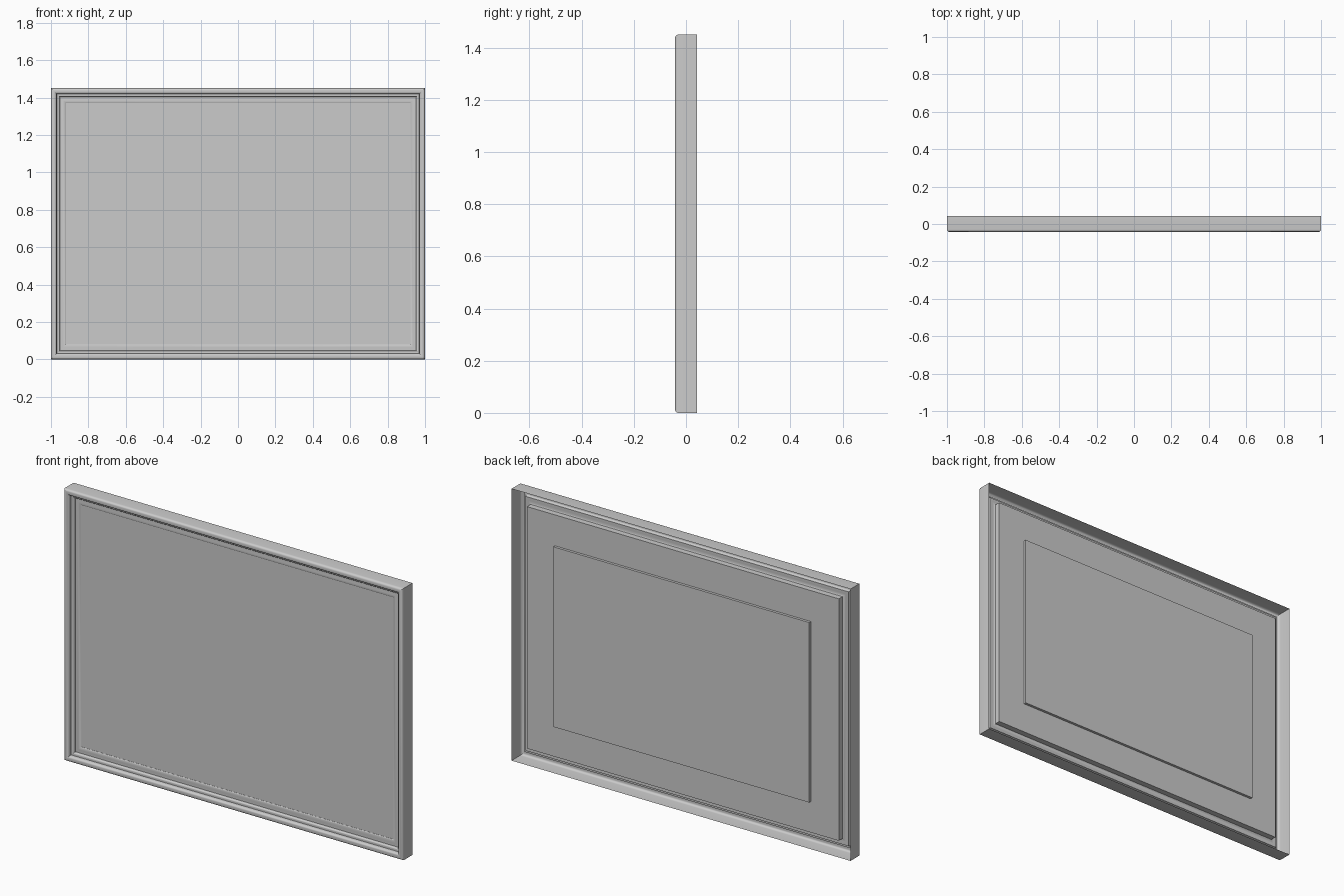
import bpy, bmesh, math

if "Cube" in bpy.data.objects:
    bpy.data.objects.remove(bpy.data.objects["Cube"])

W, H = 2.0, 1.45          # overall width and height
HALF_Y = 0.042            # half depth


def mitred_ring(name, profile):
    """Sweep an open (inset, y) profile around the rectangle with mitred corners."""
    bm = bmesh.new()
    rings = []
    for d, y in profile:
        x = W / 2 - d
        rings.append([bm.verts.new(c) for c in
                      ((-x, y, d), (x, y, d), (x, y, H - d), (-x, y, H - d))])
    for a, b in zip(rings, rings[1:]):
        for i in range(4):
            j = (i + 1) % 4
            bm.faces.new((a[i], a[j], b[j], b[i]))
    # outer wall must face outwards
    bm.normal_update()
    bm.faces.ensure_lookup_table()
    if bm.faces[0].normal.z > 0:
        bmesh.ops.reverse_faces(bm, faces=bm.faces[:])
    return finish(name, bm)


def plate(name, inset, y0, y1):
    """Upright rectangular plate inset equally from the outer rectangle."""
    bm = bmesh.new()
    bmesh.ops.create_cube(bm, size=1)
    for v in bm.verts:
        v.co.x *= W - 2 * inset
        v.co.y = (y0 + y1) / 2 + v.co.y * (y1 - y0)
        v.co.z = H / 2 + v.co.z * (H - 2 * inset)
    return finish(name, bm)


def finish(name, bm):
    mesh = bpy.data.meshes.new(name)
    bm.to_mesh(mesh)
    bm.free()
    ob = bpy.data.objects.new(name, mesh)
    bpy.context.collection.objects.link(ob)
    return ob


def arc(cx, cy, rx, ry, a0, a1, n=5):
    """Points on an elliptical arc, angles in degrees."""
    return [(cx + rx * math.cos(math.radians(a0 + (a1 - a0) * i / n)),
             cy + ry * math.sin(math.radians(a0 + (a1 - a0) * i / n)))
            for i in range(n + 1)]


# Moulded frame: open-backed shell with rounded nose, bead and sloping inner lip
profile = [(0, HALF_Y)]
profile += arc(0.013, -0.029, 0.013, 0.013, 180, 270)      # outer nose
profile += arc(0.018, -0.030, 0.012, 0.012, 270, 360)      # inner nose
profile += [(0.031, -0.022), (0.035, -0.022)]              # small step
profile += arc(0.037, -0.014, 0.009, 0.008, 270, 360, 4)   # bead
profile += [(0.047, -0.008), (0.052, -0.008)]
profile += [(0.064, -0.010), (0.074, -0.009), (0.080, -0.005), (0.080, 0.002)]
frame = mitred_ring("frame_moulding", profile)

bpy.ops.object.select_all(action='DESELECT')
frame.select_set(True)
bpy.context.view_layer.objects.active = frame
bpy.ops.object.shade_smooth_by_angle(angle=math.radians(30))

# Picture panel and the raised plate on its back
plate("picture_panel", 0.08, -0.004, 0.026)
plate("back_plate", 0.245, 0.026, 0.040)
